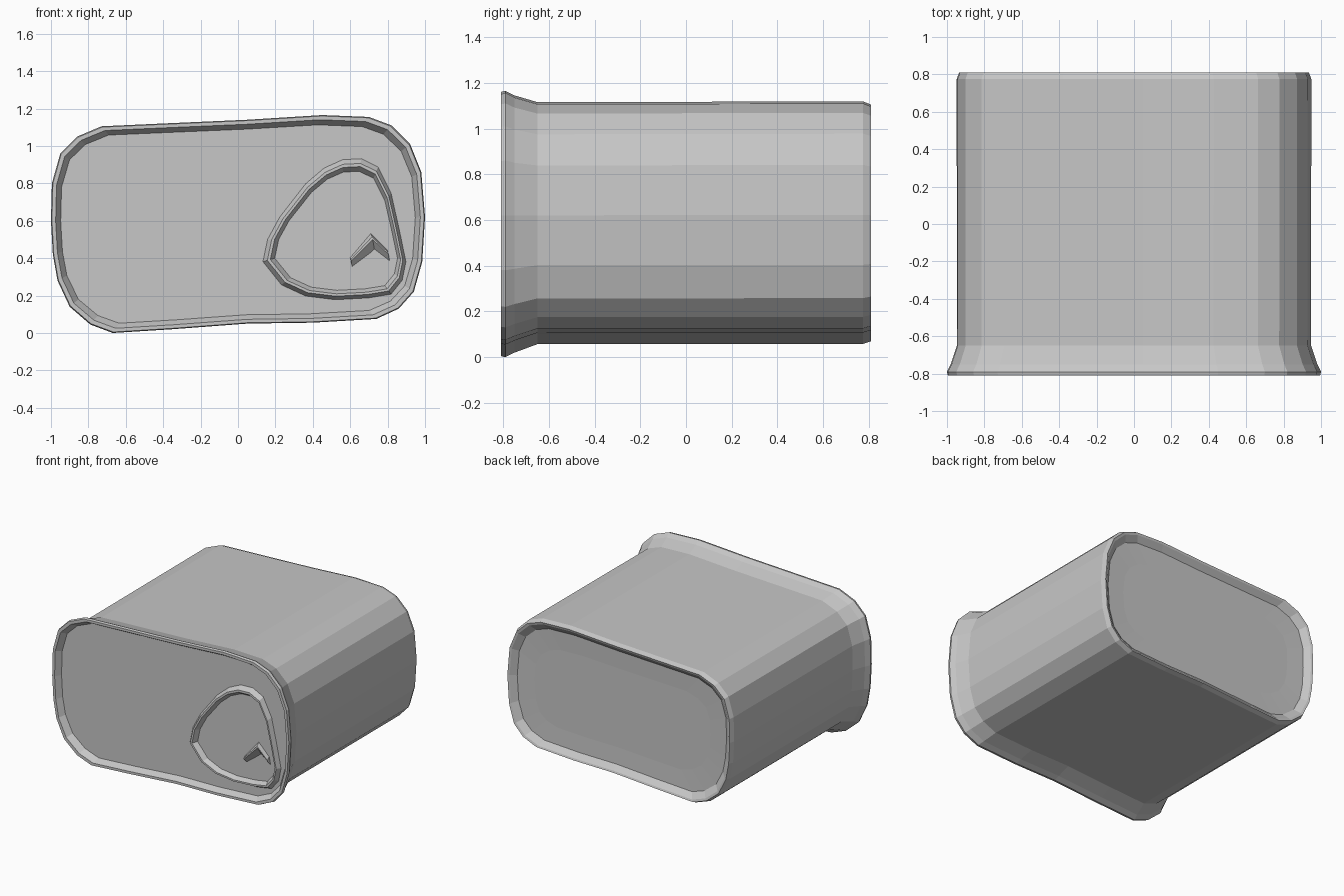
import bpy, bmesh

metal = bpy.data.materials.new("tin_grey")
metal.diffuse_color = (0.57, 0.57, 0.57, 1)


def finish(name, bm):
    bmesh.ops.recalc_face_normals(bm, faces=bm.faces)
    mesh = bpy.data.meshes.new(name)
    bm.to_mesh(mesh)
    bm.free()
    mesh.materials.append(metal)
    obj = bpy.data.objects.new(name, mesh)
    bpy.context.collection.objects.link(obj)
    return obj


def loft(name, rings, caps=True, wrap=False):
    """Skin a series of closed rings of points."""
    bm = bmesh.new()
    rows = [[bm.verts.new(p) for p in ring] for ring in rings]
    pairs = list(zip(rows, rows[1:]))
    if wrap:
        pairs.append((rows[-1], rows[0]))
    for a, b in pairs:
        n = len(a)
        for i in range(n):
            j = (i + 1) % n
            bm.faces.new((a[i], a[j], b[j], b[i]))
    if caps:
        bm.faces.new(rows[0])
        bm.faces.new(rows[-1])
    return finish(name, bm)


def inset(points, d, y, centre, half, lift=0.0):
    """Shrink an x-z outline by distance d and place it at depth y."""
    cx, cz = centre
    return [(cx + (x - cx) * (1 - d / half[0]), y,
             cz + (z - cz) * (1 - d / half[1]) + lift) for x, z in points]


# Tin body: slightly tilted rounded outline, flared front rim, dished back
outline = [(-1.0, 0.60), (-0.995, 0.80), (-0.95, 0.96), (-0.86, 1.05),
           (-0.73, 1.105), (-0.40, 1.12), (0.05, 1.14), (0.45, 1.165),
           (0.70, 1.155), (0.82, 1.11), (0.92, 1.01), (0.98, 0.86),
           (1.0, 0.62), (0.985, 0.38), (0.94, 0.22), (0.86, 0.13),
           (0.74, 0.075), (0.40, 0.055), (0.05, 0.05), (-0.35, 0.02),
           (-0.67, 0.0), (-0.79, 0.045), (-0.90, 0.14), (-0.965, 0.28),
           (-0.99, 0.42)]
profile = [(0.26, 0.765, 0.005), (0.12, 0.77, 0.005), (0.08, 0.805, 0.005),
           (0.065, 0.81, 0.005), (0.052, 0.775, 0.006), (0.053, -0.65, 0.004),
           (0.02, -0.75, 0), (0.0, -0.79, 0), (0.005, -0.81, 0),
           (0.025, -0.81, 0), (0.052, -0.765, 0)]
loft("tin_body", [inset(outline, d, y, (0, 0.58), (1, 0.58), lift)
                  for d, y, lift in profile])

# Pull ring: raised rounded triangle on the recessed front panel
ring = [(0.13, 0.38), (0.155, 0.50), (0.22, 0.62), (0.36, 0.80), (0.46, 0.885),
        (0.56, 0.93), (0.66, 0.935), (0.75, 0.89), (0.82, 0.75), (0.865, 0.55),
        (0.90, 0.38), (0.88, 0.28), (0.82, 0.205), (0.70, 0.185), (0.52, 0.175),
        (0.36, 0.195), (0.23, 0.255)]
ring_profile = [(0.0, -0.76), (0.025, -0.80), (0.04, -0.80), (0.065, -0.76)]
loft("pull_ring", [inset(ring, d, y, (0.58, 0.50), (0.42, 0.38))
                   for d, y in ring_profile], caps=False, wrap=True)

# Tab arch: small bent ridge where the ring is fixed to the lid
path = [(0.605, 0.385), (0.72, 0.50), (0.805, 0.42)]
sections = []
for i, (x, z) in enumerate(path):
    w = (0.02, 0.035, 0.025)[i]
    sections.append([(x - w * 0.3, -0.76, z + w), (x - w * 0.1, -0.795, z + w * 0.4),
                     (x, -0.795, z), (x + w * 0.3, -0.76, z - w * 1.7)])
loft("tab_arch", sections)
